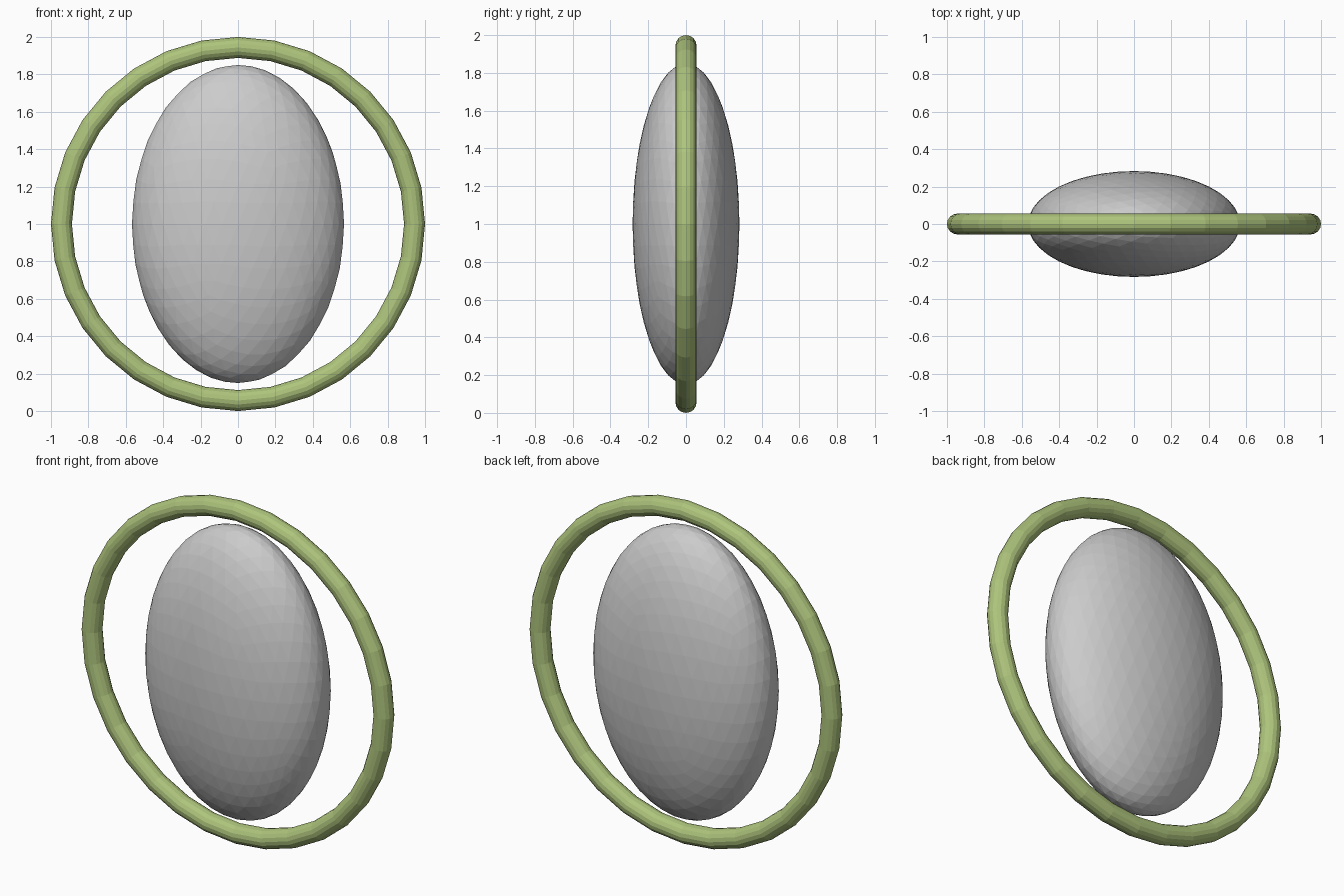
import bpy
from math import pi

if "Cube" in bpy.data.objects:
    bpy.data.objects.remove(bpy.data.objects["Cube"])

# Green hoop standing upright, facing the front
bpy.ops.mesh.primitive_torus_add(
    major_segments=32, minor_segments=16, major_radius=0.944, minor_radius=0.056,
    location=(0, 0, 1), rotation=(pi / 2, 0, 0))
ring = bpy.context.object
ring.name = "ring"
green = bpy.data.materials.new("green")
green.diffuse_color = (0.42, 0.55, 0.2, 1)
green.use_nodes = True
green.node_tree.nodes["Principled BSDF"].inputs["Base Color"].default_value = green.diffuse_color
ring.data.materials.append(green)
bpy.ops.object.shade_flat()

# Flattened faceted ellipsoid in the middle
bpy.ops.mesh.primitive_ico_sphere_add(subdivisions=4, radius=1, location=(0, 0, 1))
core = bpy.context.object
core.name = "core"
core.scale = (0.567, 0.283, 0.85)
bpy.ops.object.transform_apply(location=False, rotation=False, scale=True)
bpy.ops.object.shade_flat()
